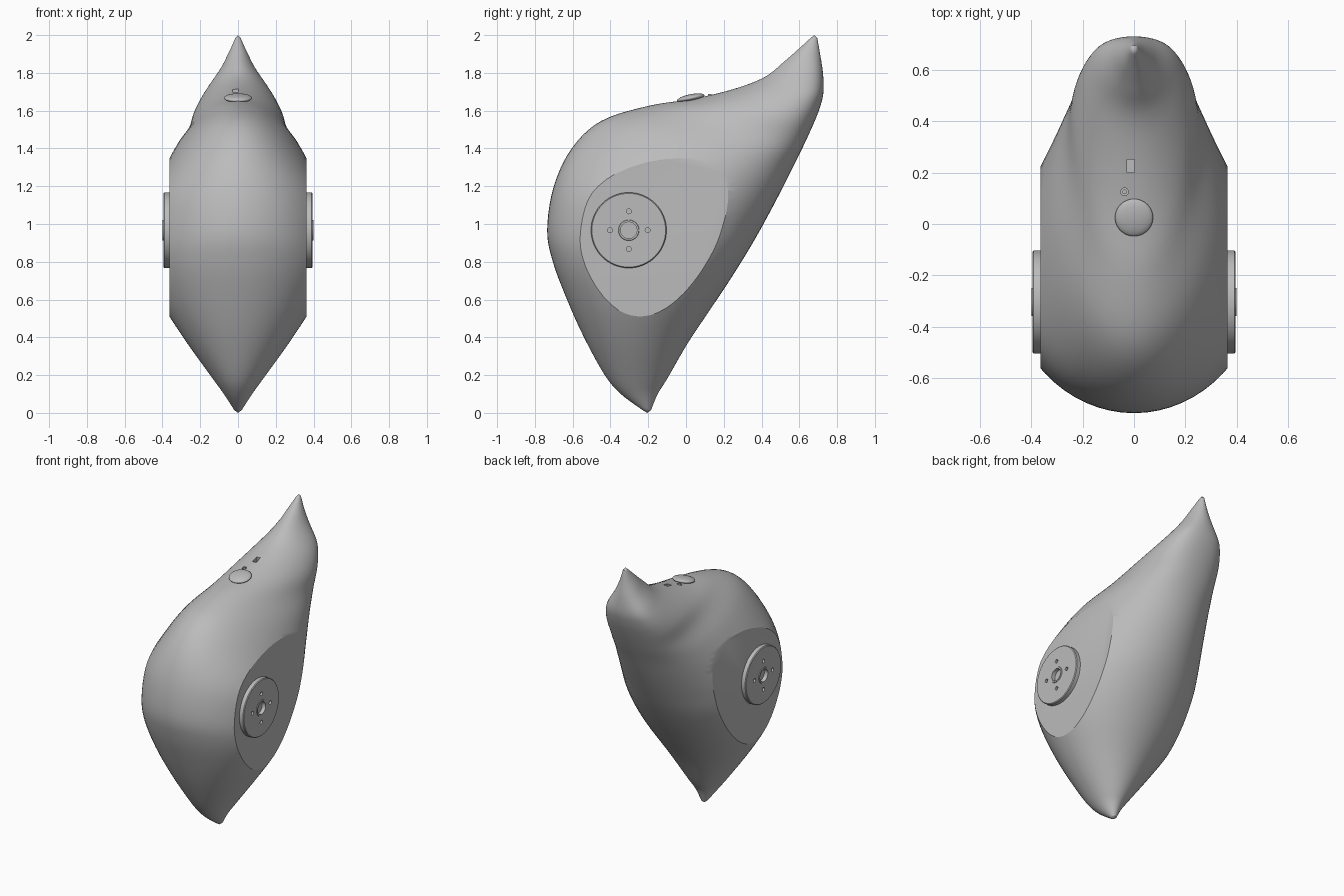
import bpy, bmesh, math
from mathutils import Vector, Matrix

cube = bpy.data.objects.get("Cube")
if cube:
    bpy.data.objects.remove(cube, do_unlink=True)

grey = bpy.data.materials.new("plain grey")
grey.use_nodes = True
colour = (0.5, 0.5, 0.5, 1)
grey.diffuse_color = colour
grey.node_tree.nodes["Principled BSDF"].inputs["Base Color"].default_value = colour


def finish(bm, name, angle=30):
    bmesh.ops.recalc_face_normals(bm, faces=bm.faces[:])
    mesh = bpy.data.meshes.new(name)
    bm.to_mesh(mesh)
    bm.free()
    mesh.materials.append(grey)
    ob = bpy.data.objects.new(name, mesh)
    bpy.context.collection.objects.link(ob)
    smooth(ob, angle)
    return ob


def smooth(ob, angle=30):
    bpy.ops.object.select_all(action='DESELECT')
    ob.select_set(True)
    bpy.context.view_layer.objects.active = ob
    bpy.ops.object.shade_smooth_by_angle(angle=math.radians(angle))


def cut(ob, cutter):
    """Subtract a cutter from a part, then discard the cutter."""
    cutter.hide_render = True
    mod = ob.modifiers.new("cut", 'BOOLEAN')
    mod.operation = 'DIFFERENCE'
    mod.solver = 'EXACT'
    mod.object = cutter
    bpy.context.view_layer.objects.active = ob
    bpy.ops.object.modifier_apply(modifier=mod.name)
    bpy.data.objects.remove(cutter, do_unlink=True)


def cylinder(name, radius, depth, centre, turn=Matrix()):
    bm = bmesh.new()
    bmesh.ops.create_cone(bm, cap_ends=True, segments=24, radius1=radius, radius2=radius,
                          depth=depth, matrix=Matrix.Translation(centre) @ turn)
    return finish(bm, name)


def spline(rows, steps):
    """Smooth interpolation through rows of section values."""
    out = []
    for i in range(len(rows) - 1):
        a, b = rows[max(i - 1, 0)], rows[i]
        c, d = rows[i + 1], rows[min(i + 2, len(rows) - 1)]
        for s in range(steps):
            t = s / steps
            out.append([q + 0.5 * t * (r - p + t * (2*p - 5*q + 4*r - u + t * (3*(q - r) + u - p)))
                        for p, q, r, u in zip(a, b, c, d)])
    return out + [rows[-1]]


# Body sections: front y, z; back y, z; half width; shift of the widest point to the back
SECTIONS = [
    (-.23, .015, -.185, .015, .02, 0),
    (-.345, .1, -.15, .1, .075, 0),
    (-.43, .2, -.1, .18, .14, 0),
    (-.54, .4, .01, .37, .28, 0),
    (-.63, .6, .13, .55, .4, 0),
    (-.705, .8, .23, .7, .47, 0),
    (-.735, .97, .33, .86, .49, 0),
    (-.7, 1.2, .41, 1, .47, 0),
    (-.605, 1.4, .49, 1.15, .4, .1),
    (-.45, 1.545, .56, 1.29, .33, .2),
    (-.2, 1.625, .62, 1.41, .265, .3),
    (.05, 1.665, .675, 1.53, .237, .3),
    (.27, 1.72, .71, 1.62, .2, .3),
    (.42, 1.78, .728, 1.7, .155, .3),
    (.52, 1.86, .725, 1.8, .09, .2),
    (.6, 1.93, .71, 1.9, .045, 0),
    (.66, 1.985, .695, 1.985, .014, 0),
]
SEGMENTS = 64
SIDE = 0.363

# Lofted body
bm = bmesh.new()
rings = []
for fy, fz, by, bz, width, shift in spline(SECTIONS, 5):
    front, back = Vector((0, fy, fz)), Vector((0, by, bz))
    middle, half = (front + back) / 2, (back - front) / 2
    ring = []
    for k in range(SEGMENTS):
        a = math.tau * k / SEGMENTS
        p = middle + half * (math.cos(a) + shift * math.sin(a) ** 2)
        p.x = width * math.sin(a)
        ring.append(bm.verts.new(p))
    rings.append(ring)
for low, high in zip(rings, rings[1:]):
    for k in range(SEGMENTS):
        n = (k + 1) % SEGMENTS
        bm.faces.new((low[k], low[n], high[n], high[k]))
for ring, tip in ((rings[0], (0, -.205, 0)), (rings[-1], (0, .68, 2))):
    pole = bm.verts.new(tip)
    for k in range(SEGMENTS):
        bm.faces.new((ring[k], ring[(k + 1) % SEGMENTS], pole))

# Flat cheeks sliced from both sides
for sign in (-1, 1):
    geom = bm.verts[:] + bm.edges[:] + bm.faces[:]
    result = bmesh.ops.bisect_plane(bm, geom=geom, plane_co=(sign * SIDE, 0, 0),
                                    plane_no=(sign, 0, 0), clear_outer=True)
    rim = [e for e in result["geom_cut"] if isinstance(e, bmesh.types.BMEdge)]
    bmesh.ops.edgeloop_fill(bm, edges=rim)
body = finish(bm, "body", 25)

# Small hole and slot behind the dome
cut(body, cylinder("hole_cutter", .015, .06, (-.037, .125, 1.69)))
bm = bmesh.new()
bmesh.ops.create_cube(bm, size=1, matrix=Matrix.Translation((-.013, .225, 1.71))
                      @ Matrix.Diagonal((.03, .05, .06, 1)))
cut(body, finish(bm, "slot_cutter"))
smooth(body, 25)

# Pin inside the small hole
cylinder("pin", .009, .03, (-.037, .125, 1.672))

# Shallow dome on top
bm = bmesh.new()
bmesh.ops.create_uvsphere(bm, u_segments=40, v_segments=20, radius=1,
                          matrix=Matrix.Translation((0, .025, 1.667))
                          @ Matrix.Rotation(.2, 4, 'X') @ Matrix.Diagonal((.074, .074, .02, 1)))
finish(bm, "top_dome", 60)

# Side hubs: turned disc with bevelled rim, raised collar and bore
HUB = Vector((0, -.303, .967))
PROFILE = [(0, .35), (.19, .35), (.2, .36), (.2, .39), (.195, .395), (.055, .395),
           (.053, .399), (.043, .399), (.043, .372), (0, .372)]
for sign, side in ((1, "left"), (-1, "right")):
    bm = bmesh.new()
    verts = [bm.verts.new((sign * x, HUB.y + r, HUB.z)) for r, x in PROFILE]
    edges = [bm.edges.new(pair) for pair in zip(verts, verts[1:])]
    bmesh.ops.spin(bm, geom=verts + edges, cent=HUB, axis=(1, 0, 0),
                   angle=math.tau, steps=64, use_duplicate=False)
    bmesh.ops.remove_doubles(bm, verts=bm.verts[:], dist=.0001)
    hub = finish(bm, side + "_hub")
    for k in range(4):
        a = math.tau * k / 4
        centre = HUB + Vector((sign * .395, .1 * math.cos(a), .1 * math.sin(a)))
        cut(hub, cylinder("screw_cutter", .013, .03, centre, Matrix.Rotation(math.pi / 2, 4, 'Y')))
    smooth(hub)
